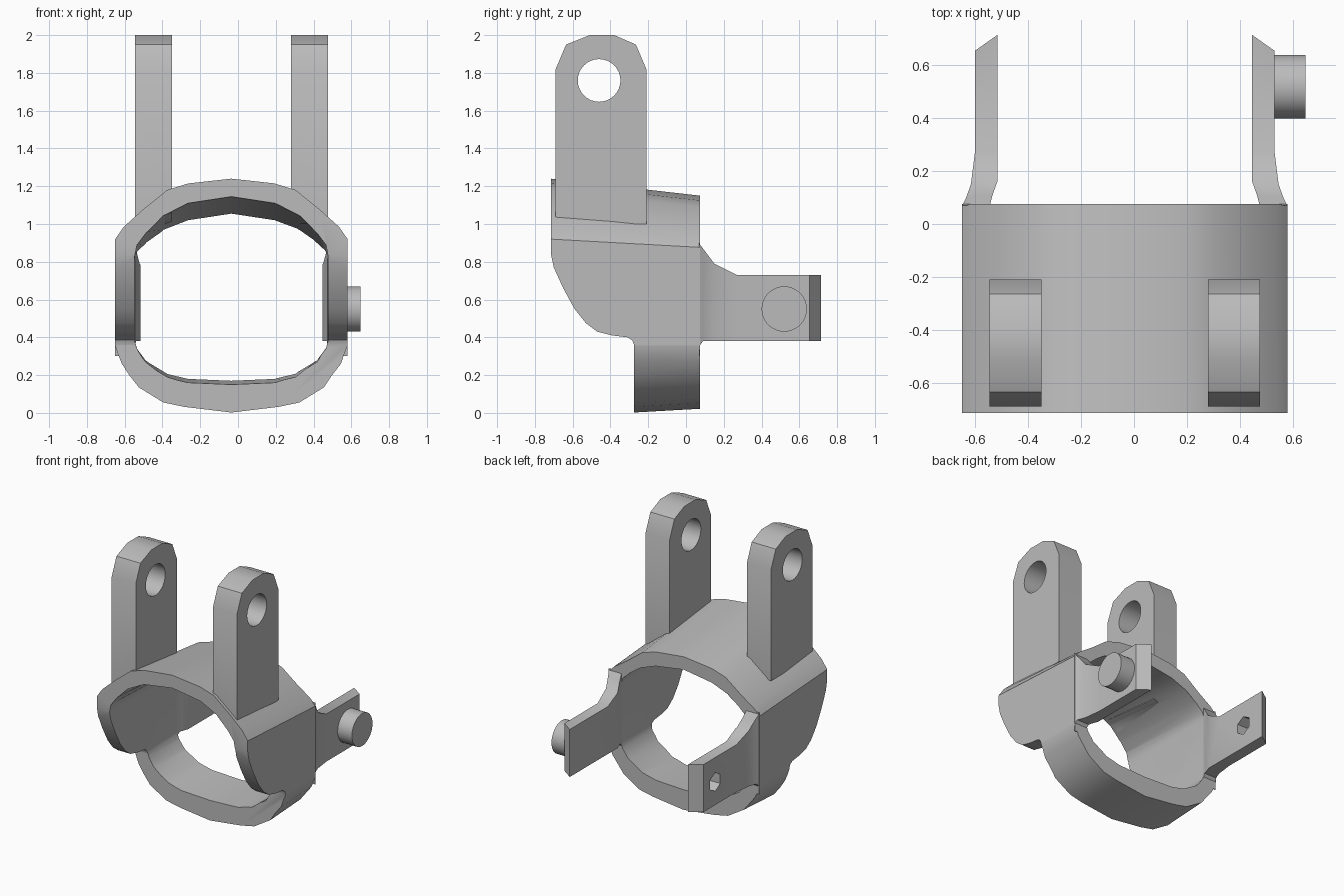
import bpy, bmesh, math
from mathutils import Vector

if "Cube" in bpy.data.objects:
    bpy.data.objects.remove(bpy.data.objects["Cube"], do_unlink=True)

CENTRE_X = -0.035  # symmetry plane of the bracket

grey = bpy.data.materials.new("plain grey")
grey.use_nodes = True
grey.diffuse_color = (0.5, 0.5, 0.5, 1)
grey.node_tree.nodes["Principled BSDF"].inputs["Base Color"].default_value = grey.diffuse_color


def prism(name, outline, axis, low, high, bend=None):
    """Extrude a closed outline along an axis, optionally moving each vertex."""
    place = {"x": lambda a, b, t: (t, a, b),
             "y": lambda a, b, t: (a, t, b),
             "z": lambda a, b, t: (a, b, t)}[axis]
    bm = bmesh.new()
    rings = [[bm.verts.new(place(a, b, t)) for a, b in outline] for t in (low, high)]
    bm.faces.new(rings[0])
    bm.faces.new(rings[1])
    count = len(outline)
    for i in range(count):
        j = (i + 1) % count
        bm.faces.new((rings[0][i], rings[0][j], rings[1][j], rings[1][i]))
    for v in bm.verts:
        if bend:
            v.co = bend(v.co)
        v.co.x += CENTRE_X
    bmesh.ops.recalc_face_normals(bm, faces=bm.faces)
    mesh = bpy.data.meshes.new(name)
    bm.to_mesh(mesh)
    bm.free()
    mesh.materials.append(grey)
    obj = bpy.data.objects.new(name, mesh)
    bpy.context.collection.objects.link(obj)
    return obj


def circle(a, b, radius, sides, turn=0.0):
    angles = [turn + math.tau * i / sides for i in range(sides)]
    return [(a + radius * math.cos(t), b + radius * math.sin(t)) for t in angles]


def carve(obj, cutter, operation):
    mod = obj.modifiers.new(operation, "BOOLEAN")
    mod.operation = operation
    mod.solver = "EXACT"
    mod.object = cutter
    bpy.context.view_layer.objects.active = obj
    bpy.ops.object.modifier_apply(modifier=mod.name)


def mirrored(half):
    """Close a top-to-bottom half outline across the symmetry plane."""
    return half + [(-x, z) for x, z in reversed(half[1:-1])]


def taper(co):
    """The crown drops and the underside rises slightly towards the back."""
    crown = min(max((co.z - 0.75) / 0.35, 0), 1)
    under = min(max((0.36 - co.z) / 0.2, 0), 1)
    lift = -0.114 * crown * (co.y + 0.715) + 0.057 * under * (co.y + 0.275)
    return Vector((co.x, co.y, co.z + lift))


# Outlines of the collar: outside, bore and side silhouette
outer = mirrored([(0, 1.24), (.227, 1.215), (.34, 1.18), (.47, 1.075), (.57, .985),
                  (.615, .92), (.615, .355), (.58, .26), (.49, .135), (.36, .055),
                  (.25, .032), (0, .002)])
bore = mirrored([(0, 1.145), (.23, 1.11), (.36, 1.045), (.45, .955), (.5, .89),
                 (.512, .83), (.512, .38), (.5, .34), (.455, .27), (.34, .19),
                 (.23, .16), (0, .15)])
side = [(-.8, 1.5), (-.8, .84), (-.715, .84), (-.7, .77), (-.65, .66), (-.59, .55),
        (-.53, .475), (-.47, .43), (-.39, .41), (-.31, .4), (-.285, .385), (-.275, .36),
        (-.275, -.1), (.075, -.1), (.075, .36), (.09, .38), (.8, .38),
        (.8, .73), (.27, .73), (.15, .79), (.075, .89), (.075, 1.5)]

bore_cutter = prism("bore_cutter", bore, "y", -0.8, 0.2, taper)
side_cutter = prism("side_cutter", side, "x", -1, 1)
helpers = [bore_cutter, side_cutter]

# Collar with cheek plates and lower strap
collar = prism("collar", outer, "y", -0.715, 0.075, taper)
carve(collar, bore_cutter, "DIFFERENCE")
carve(collar, side_cutter, "INTERSECT")
parts = [collar]

# Rear arms and upright lugs, one pair per side
arm_plan = [(.51, .07), (.615, .07), (.6, .1), (.582, .15), (.567, .27), (.567, .655),
            (.482, .715), (.482, .16), (.5, .11)]
lug_side = [(-.69, 1), (-.69, 1.82), (-.635, 1.95), (-.51, 2), (-.38, 2),
            (-.265, 1.95), (-.21, 1.82), (-.21, 1)]
eye_cutter = prism("eye_cutter", circle(-.46, 1.76, .113, 32), "x", -1, 1)
hex_cutter = prism("hex_cutter", circle(.52, .55, .068, 6, math.pi / 2), "x", -1, 0)
helpers += [eye_cutter, hex_cutter]

for label, s in (("left", 1), ("right", -1)):
    arm = prism(label + "_arm", [(s * x, y) for x, y in arm_plan], "z", 0.3, 0.9)
    carve(arm, side_cutter, "INTERSECT")
    lug = prism(label + "_lug", lug_side, "x", s * 0.315, s * 0.511)
    carve(lug, eye_cutter, "DIFFERENCE")
    carve(lug, bore_cutter, "DIFFERENCE")
    parts += [arm, lug]
    if s < 0:
        carve(arm, hex_cutter, "DIFFERENCE")

# Round pin on the outside of the left arm
parts.append(prism("pin", circle(.52, .55, .12, 32), "x", 0.55, 0.683))

for helper in helpers:
    bpy.data.objects.remove(helper, do_unlink=True)

# Smooth the curved surfaces and keep the hard edges
bpy.ops.object.select_all(action="DESELECT")
for obj in parts:
    obj.select_set(True)
bpy.context.view_layer.objects.active = collar
bpy.ops.object.shade_smooth_by_angle(angle=math.radians(32))
